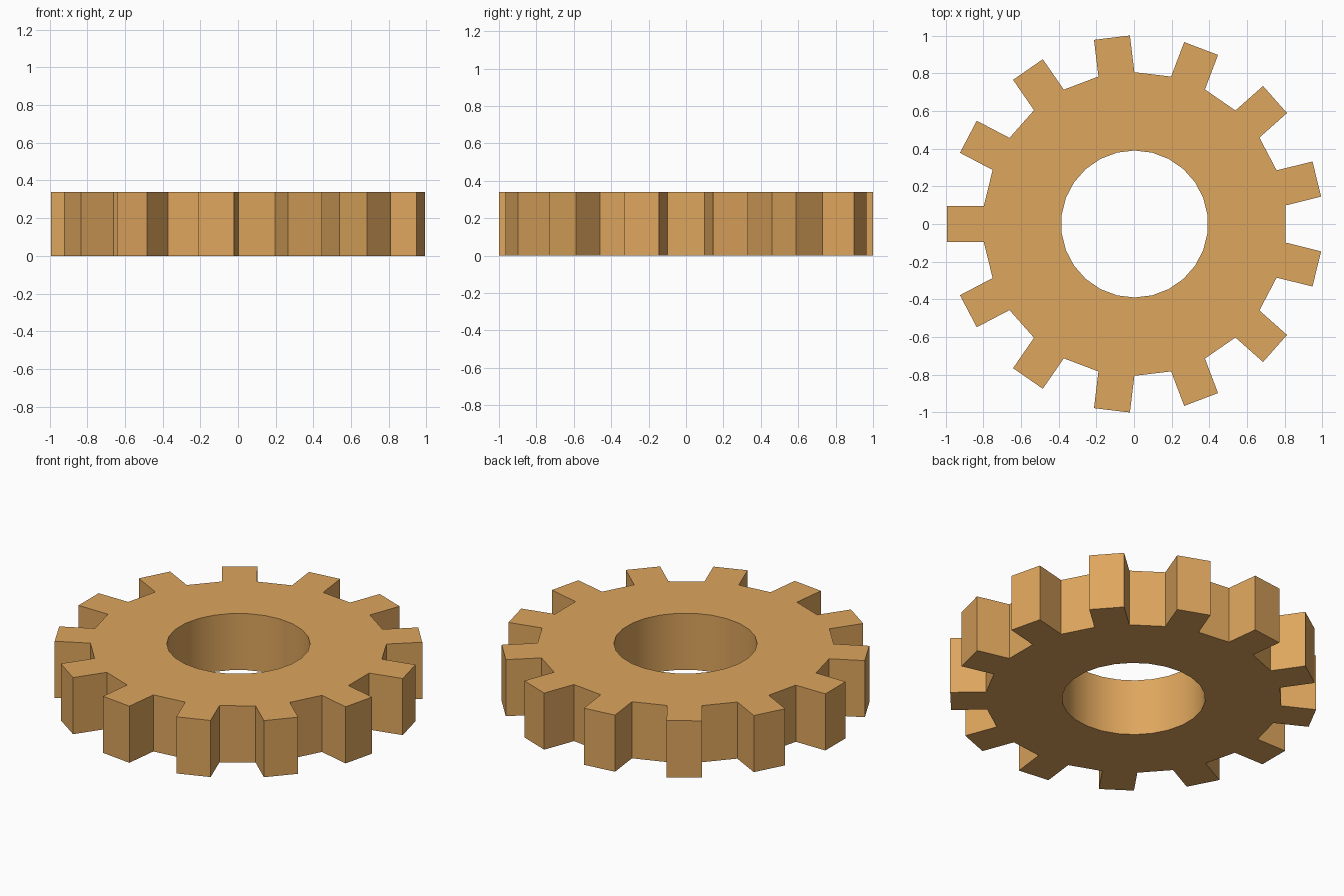
import bpy, bmesh
from math import cos, sin, pi, atan2, radians

if "Cube" in bpy.data.objects:
    bpy.data.objects.remove(bpy.data.objects["Cube"])

TEETH = 13
HEIGHT = 0.34
HOLE_R = 0.39
ROOT_X, TIP_X, HALF_W = 0.80, 0.996, 0.096

bm = bmesh.new()


def column(x, y):
    """Bottom and top vertex at one plan position."""
    return [bm.verts.new((x, y, z)) for z in (0, HEIGHT)]


def wall(a, b):
    bm.faces.new((a[0], b[0], b[1], a[1]))


def cap(cols):
    bm.faces.new([c[1] for c in cols])
    bm.faces.new([c[0] for c in reversed(cols)])


# Vertex columns: bore, tooth root and tooth tip, two of each per tooth
bore, root, tip = [], [], []
for k in range(TEETH):
    a = pi + 2 * pi * k / TEETH
    for side in (-HALF_W, HALF_W):
        at = lambda x: column(x * cos(a) - side * sin(a), x * sin(a) + side * cos(a))
        root.append(at(ROOT_X))
        tip.append(at(TIP_X))
        b = a + atan2(side, ROOT_X)
        bore.append(column(HOLE_R * cos(b), HOLE_R * sin(b)))

# Ring faces, bore wall, tooth blocks and valley walls
n = 2 * TEETH
for i in range(n):
    j = (i + 1) % n
    cap([bore[i], root[i], root[j], bore[j]])
    wall(bore[j], bore[i])
    if i % 2 == 0:
        cap([root[i], tip[i], tip[j], root[j]])
        wall(root[i], tip[i])
        wall(tip[i], tip[j])
        wall(tip[j], root[j])
    else:
        wall(root[i], root[j])

# Centre the odd-toothed outline on x
xs = [v.co.x for v in bm.verts]
bmesh.ops.translate(bm, verts=bm.verts, vec=(-(min(xs) + max(xs)) / 2, 0, 0))
bmesh.ops.recalc_face_normals(bm, faces=bm.faces)

mesh = bpy.data.meshes.new("gear_wheel")
bm.to_mesh(mesh)
bm.free()
gear = bpy.data.objects.new("gear_wheel", mesh)
bpy.context.collection.objects.link(gear)

mat = bpy.data.materials.new("warm_brass")
mat.diffuse_color = (0.73, 0.38, 0.11, 1)
mat.use_nodes = True
mat.node_tree.nodes["Principled BSDF"].inputs["Base Color"].default_value = mat.diffuse_color
mesh.materials.append(mat)

# Smooth bore, crisp edges elsewhere
bpy.context.view_layer.objects.active = gear
gear.select_set(True)
bpy.ops.object.shade_smooth_by_angle(angle=radians(30))
